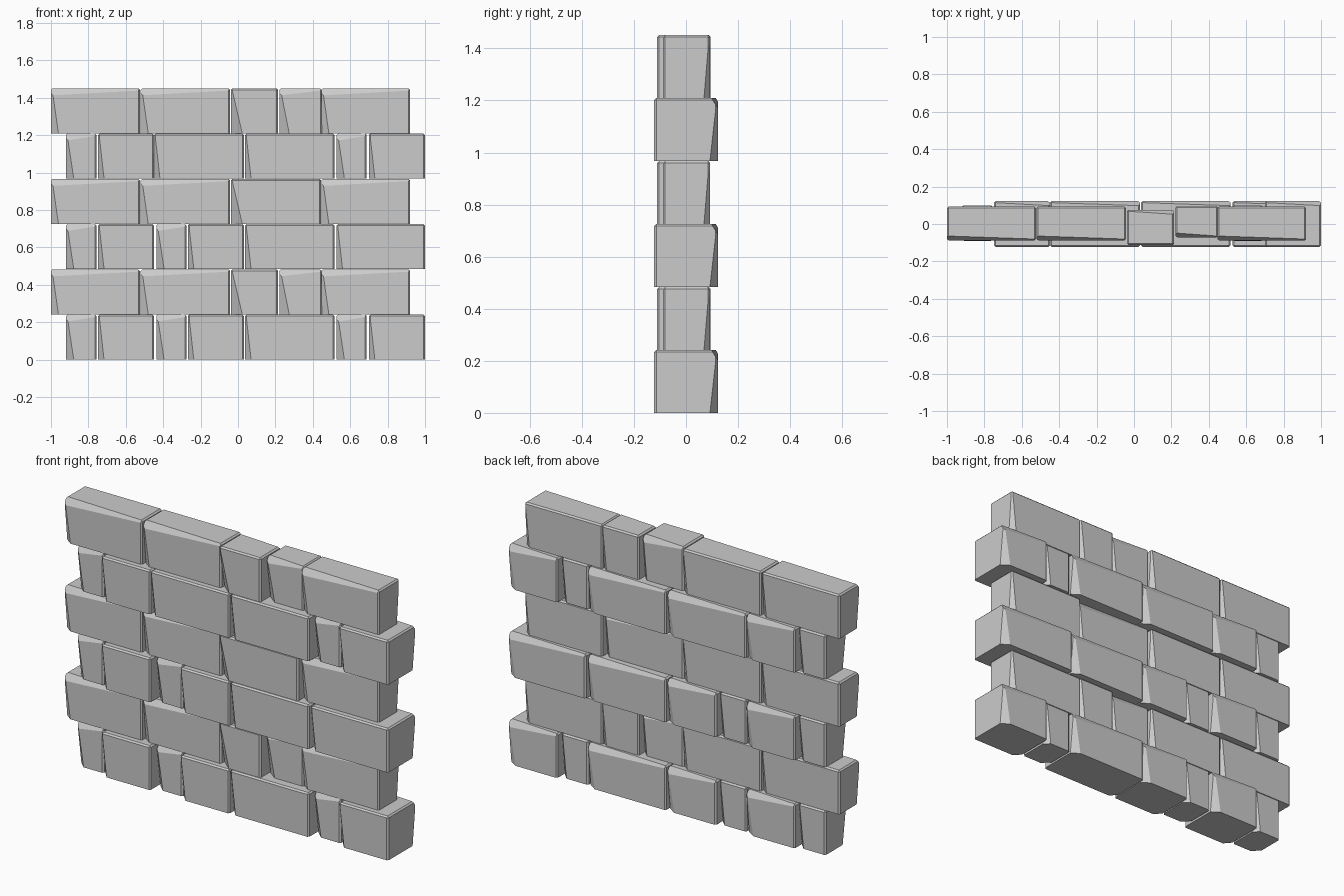
import bpy, bmesh
from mathutils import Vector

if "Cube" in bpy.data.objects:
    bpy.data.objects.remove(bpy.data.objects["Cube"])

PITCH, H = 0.242, 0.241


def cut(bm, a, b, c):
    # slice off everything outside the plane through three points and cap it
    a, b, c = Vector(a), Vector(b), Vector(c)
    n = (b - a).cross(c - a).normalized()
    if n.dot(a - Vector((0, 0, H / 2))) < 0:
        n = -n
    r = bmesh.ops.bisect_plane(bm, geom=bm.verts[:] + bm.edges[:] + bm.faces[:], dist=1e-5,
                               plane_co=a, plane_no=n, clear_outer=True)
    edges = [e for e in r["geom_cut"] if isinstance(e, bmesh.types.BMEdge)]
    if edges:
        bmesh.ops.edgeloop_fill(bm, edges=edges)


def brick(name, x0, x1, y0, y1, z, turned, fx, fy, bx, by):
    # one block: box with eased edges, two tapering corner cuts, one sloping top cut
    w, d = (x1 - x0) / 2, (y1 - y0) / 2
    bm = bmesh.new()
    bmesh.ops.create_cube(bm, size=1)
    for v in bm.verts:
        v.co = (v.co.x * 2 * w, v.co.y * 2 * d, (v.co.z + 0.5) * H)
    eased = [e for e in bm.edges if max(v.co.z for v in e.verts) > 0.1]
    bmesh.ops.bevel(bm, geom=eased, offset=0.008, segments=1, affect='EDGES', profile=0.5)
    # front left and back right corners, wider toward the bottom
    cut(bm, (-w + fx, -d, 0), (-w, -d + fy, 0), (-w + 0.01, -d, H - 0.03))
    cut(bm, (w - bx, d, 0), (w, d - by, 0), (w - 0.006, d, H - 0.01))
    # front top edge, deeper on the left
    cut(bm, (-w, -d, H - 0.038), (w, -d, H - 0.012), (-w, -d + 0.024, H))
    if turned:
        for v in bm.verts:
            v.co.x, v.co.y = -v.co.x, -v.co.y
    bmesh.ops.recalc_face_normals(bm, faces=bm.faces[:])
    me = bpy.data.meshes.new(name)
    bm.to_mesh(me)
    bm.free()
    ob = bpy.data.objects.new(name, me)
    ob.location = ((x0 + x1) / 2, (y0 + y1) / 2, z)
    bpy.context.collection.objects.link(ob)


# kind: y range, turned half way round, front cut x/y, back cut x/y
KINDS = {
    "wide": (-0.122, 0.122, True, 0.045, 0.03, 0.032, 0.037),
    "small": (-0.09, 0.10, False, 0.042, 0.04, 0.03, 0.03),
    "thin": (-0.088, 0.093, False, 0.04, 0.03, 0.03, 0.024),
    "proud": (-0.112, 0.076, True, 0.03, 0.03, 0.06, 0.05),
    "short": (-0.072, 0.095, False, 0.052, 0.04, 0.03, 0.024),
}

# broad courses: start of every block, kind
S, W, T = "small", "wide", "thin"
left = [(-0.92, -0.757, S), (-0.748, -0.45, W)]
split = [(-0.437, -0.275, S), (-0.268, 0.032, W)]
whole = [(-0.449, 0.032, W)]
mid = [(0.038, 0.516, W)]
right_split = [(0.527, 0.688, S), (0.70, 1.0, W)]
right_whole = [(0.527, 1.0, W)]

# thin courses
thin_left = [(-1.0, -0.525, T), (-0.52, -0.043, T)]
thin_split = [(-0.037, 0.215, "proud"), (0.222, 0.448, "short")]
thin_whole = [(-0.037, 0.444, "proud")]
thin_right = [(0.446, 0.92, T)]

ROWS = [
    left + split + mid + right_split,
    thin_left + thin_split + thin_right,
    left + split + mid + right_whole,
    thin_left + thin_whole + thin_right,
    left + whole + mid + right_split,
    thin_left + thin_split + thin_right,
]

for i, row in enumerate(ROWS):
    for j, (x0, x1, kind) in enumerate(row):
        y0, y1, *rest = KINDS[kind]
        brick(f"stone_block_{i + 1}_{j + 1}", x0, x1, y0, y1, i * PITCH, *rest)
